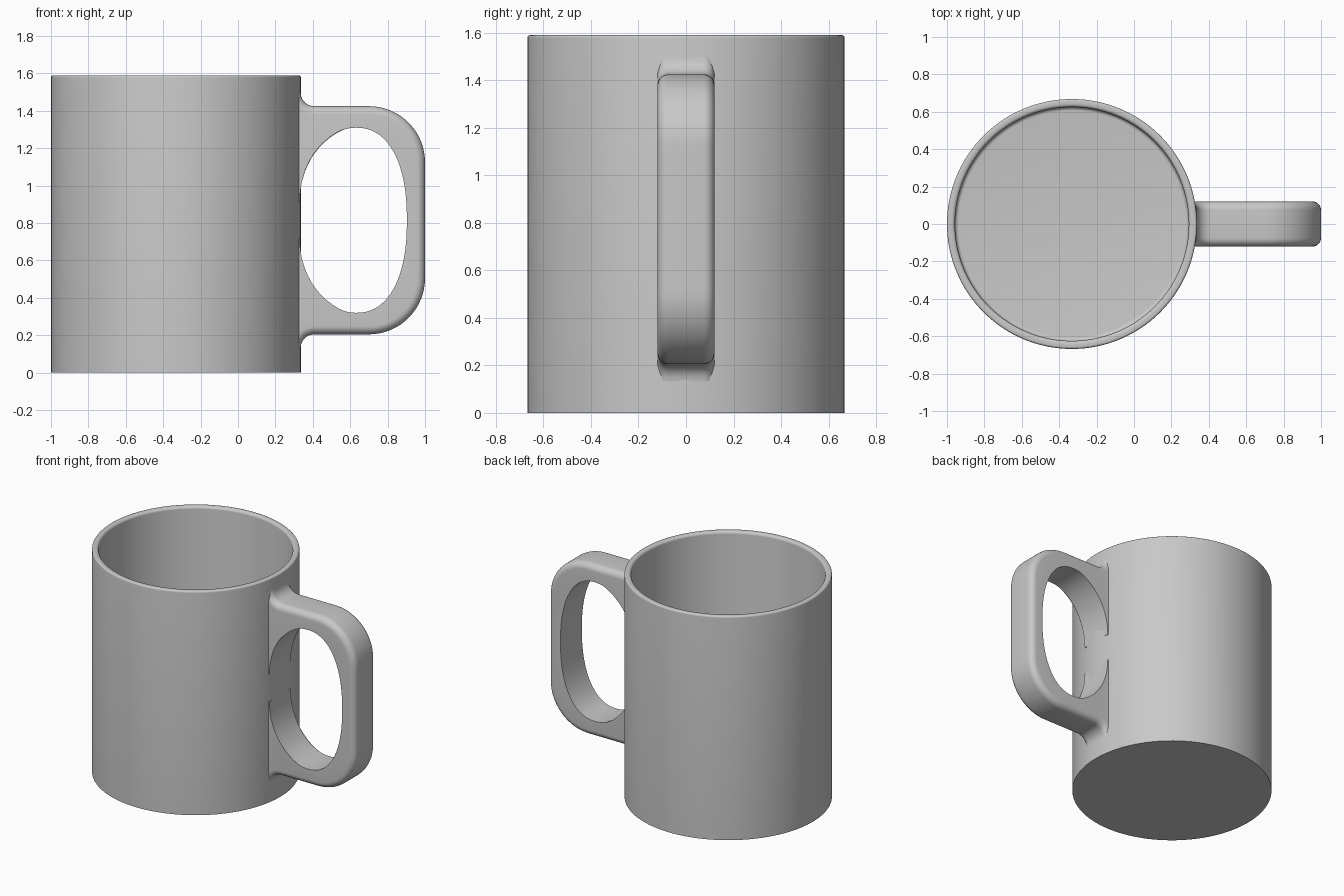
import bpy, bmesh, math
from mathutils import Vector

if "Cube" in bpy.data.objects:
    bpy.data.objects.remove(bpy.data.objects["Cube"])

RADIUS, HEIGHT, AXIS_X = 0.668, 1.59, -0.332
INNER = 0.625
MID_Z = 0.815            # handle is symmetric about this height

grey = bpy.data.materials.new("plain grey")
grey.use_nodes = True
colour = (0.58, 0.58, 0.58, 1)
grey.diffuse_color = colour
grey.node_tree.nodes["Principled BSDF"].inputs["Base Color"].default_value = colour


def finish(bm, name):
    """Turn a bmesh into a smooth shaded object with clean normals."""
    bmesh.ops.remove_doubles(bm, verts=bm.verts, dist=1e-5)
    bmesh.ops.recalc_face_normals(bm, faces=bm.faces)
    mesh = bpy.data.meshes.new(name)
    bm.to_mesh(mesh)
    bm.free()
    mesh.materials.append(grey)
    ob = bpy.data.objects.new(name, mesh)
    bpy.context.collection.objects.link(ob)
    bpy.ops.object.select_all(action='DESELECT')
    ob.select_set(True)
    bpy.context.view_layer.objects.active = ob
    bpy.ops.object.shade_smooth_by_angle(angle=math.radians(40))
    return ob


def arc(cx, cz, rx, rz, start, end, steps=12):
    """Points of an elliptical arc in the xz plane, angles in degrees."""
    angles = [math.radians(start + (end - start) * i / steps) for i in range(steps + 1)]
    return [Vector((cx + rx * math.cos(a), 0, cz + rz * math.sin(a))) for a in angles]


def resample(path, count):
    """Evenly spaced points along a polyline."""
    lengths = [0]
    for a, b in zip(path, path[1:]):
        lengths.append(lengths[-1] + (b - a).length)
    out, k = [], 0
    for i in range(count):
        d = lengths[-1] * i / (count - 1)
        while k < len(path) - 2 and lengths[k + 1] < d:
            k += 1
        t = (d - lengths[k]) / max(lengths[k + 1] - lengths[k], 1e-9)
        out.append(path[k].lerp(path[k + 1], t))
    return out


def mirrored(half):
    """Add the lower half of a path by reflecting it about MID_Z."""
    return half + [Vector((p.x, 0, 2 * MID_Z - p.z)) for p in reversed(half[:-1])]


# Cup body: turned profile with rounded rim and inner floor fillet
profile = [Vector((0, 0, 0)), Vector((RADIUS, 0, 0))]
profile += arc(RADIUS - 0.012, HEIGHT - 0.012, 0.012, 0.012, 0, 90, 5)
profile += arc(INNER + 0.018, HEIGHT - 0.018, 0.018, 0.018, 90, 180, 5)
profile += arc(INNER - 0.02, 0.08, 0.02, 0.02, 0, -90, 5)
profile.append(Vector((0, 0, 0.06)))
bm = bmesh.new()
verts = [bm.verts.new(p) for p in profile]
edges = [bm.edges.new(pair) for pair in zip(verts, verts[1:])]
bmesh.ops.spin(bm, geom=verts + edges, cent=(0, 0, 0), axis=(0, 0, 1),
               angle=math.tau, steps=128)
bmesh.ops.translate(bm, verts=bm.verts, vec=(AXIS_X, 0, 0))
finish(bm, "cup_body")

# Handle outlines: outer edge with a root fillet, inner edge of the finger hole
outer_half = arc(0.407, 1.497, 0.072, 0.072, 180, 270)
outer_half += arc(0.7, 1.125, 0.3, 0.3, 90, 0, 16)
outer_half.append(Vector((1.0, 0, MID_Z)))
inner_half = [Vector((0.312, 0, 0.91))]
inner_half += arc(0.63, 0.91, 0.3, 0.4, 180, 90)
for i in range(1, 17):       # superellipse quarter on the far side of the hole
    a = math.radians(90 - 90 * i / 16)
    inner_half.append(Vector((0.63 + 0.273 * math.cos(a) ** 0.87, 0,
                              MID_Z + 0.495 * max(math.sin(a), 0) ** 0.87)))
inner_half[-1].z = MID_Z

STATIONS = 60
outer = mirrored(resample(outer_half, STATIONS))
inner = mirrored(resample(inner_half, STATIONS))

# Handle: loft a section with rounded outer corners along both outlines
HALF_WIDTH, ROUND = 0.12, 0.045
bm = bmesh.new()
rings = []
for i, (o, n) in enumerate(zip(outer, inner)):
    tangent = (outer[min(i + 1, len(outer) - 1)] - outer[max(i - 1, 0)]).normalized()
    normal = Vector((-tangent.z, 0, tangent.x))
    corner = []
    for k in range(8):
        a = math.radians(90 * k / 7)
        corner.append((HALF_WIDTH - ROUND + ROUND * math.cos(a), ROUND * (1 - math.sin(a))))
    section = [n + Vector((0, -HALF_WIDTH, 0))]
    section += [o - normal * d + Vector((0, -y, 0)) for y, d in corner]
    section += [o - normal * d + Vector((0, y, 0)) for y, d in reversed(corner)]
    section.append(n + Vector((0, HALF_WIDTH, 0)))
    rings.append([bm.verts.new(p) for p in section])
for a, b in zip(rings, rings[1:]):
    for k in range(len(a)):
        j = (k + 1) % len(a)
        bm.faces.new((a[k], a[j], b[j], b[k]))
bm.faces.new(rings[0])
bm.faces.new(rings[-1])
finish(bm, "handle")
